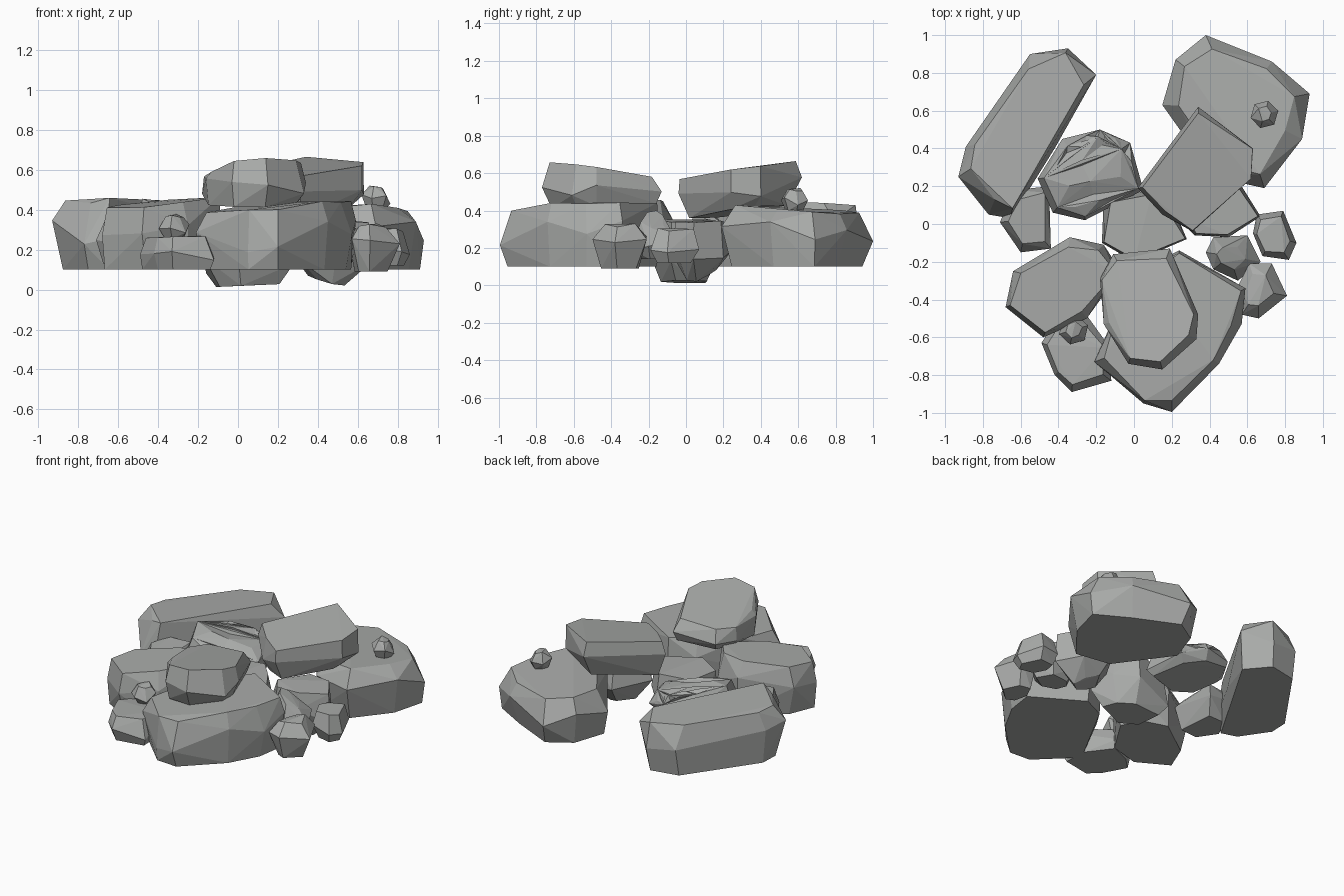
import bpy, bmesh, math, random
from mathutils import Vector

if "Cube" in bpy.data.objects:
    bpy.data.objects.remove(bpy.data.objects["Cube"])

stone = bpy.data.materials.new("stone")
stone.diffuse_color = (.40, .41, .40, 1)
stone.use_nodes = True
stone.node_tree.nodes["Principled BSDF"].inputs["Base Color"].default_value = stone.diffuse_color


def rock(name, outline, zb, zt, tilt=(0, 0), btilt=(0, 0), top=0.86, bottom=0.84,
         belly=0.5, seed=1, cracked=0.0):
    """Faceted boulder: hull of a bottom, belly and top ring following a plan outline."""
    rnd = random.Random(seed)
    cx = sum(p[0] for p in outline) / len(outline)
    cy = sum(p[1] for p in outline) / len(outline)
    bm = bmesh.new()
    for x, y in outline:
        dx, dy = x - cx, y - cy
        zlo = zb + btilt[0] * dx + btilt[1] * dy
        zhi = zt + tilt[0] * dx + tilt[1] * dy
        mid = zlo + (zhi - zlo) * (belly + rnd.uniform(-0.25, 0.25))
        zhi += rnd.uniform(-0.015, 0.01)
        for s, z in ((bottom, zlo), (1.0, mid), (top, zhi)):
            k = s if s == 1.0 else min(1.0, s + rnd.uniform(-0.09, 0.07))
            bm.verts.new((cx + dx * k, cy + dy * k, z))
    res = bmesh.ops.convex_hull(bm, input=bm.verts)
    junk = {g for g in res["geom_interior"] + res["geom_unused"]
            if isinstance(g, bmesh.types.BMVert)}
    bmesh.ops.delete(bm, geom=list(junk), context='VERTS')
    bmesh.ops.dissolve_limit(bm, angle_limit=math.radians(3),
                             verts=bm.verts, edges=bm.edges)
    if cracked:
        bm.normal_update()
        tops = [f for f in bm.faces if f.normal.z > 0.5]
        poke = bmesh.ops.poke(bm, faces=tops)
        again = bmesh.ops.poke(bm, faces=poke["faces"])
        for v in poke["verts"] + again["verts"]:
            v.co += Vector((rnd.uniform(-1, 1), rnd.uniform(-1, 1),
                            rnd.uniform(-0.8, 0.8))) * cracked
    bmesh.ops.recalc_face_normals(bm, faces=bm.faces)
    me = bpy.data.meshes.new(name)
    bm.to_mesh(me)
    bm.free()
    me.materials.append(stone)
    ob = bpy.data.objects.new(name, me)
    bpy.context.collection.objects.link(ob)
    return ob


def pebble(name, x, y, r, zb, zt, seed):
    """Tiny six-sided stone."""
    pts = [(x + r * math.cos(a * math.pi / 3 + seed), y + r * math.sin(a * math.pi / 3 + seed))
           for a in range(6)]
    rock(name, pts, zb, zt, top=0.55, bottom=0.6, seed=seed)


# Large boulders
rock("back_left_boulder", [(-.93, .25), (-.89, .41), (-.55, .90), (-.35, .93), (-.20, .79),
     (-.42, .40), (-.65, .03), (-.77, .05)], .10, .44, tilt=(.03, -.03), top=.88, bottom=.92,
     seed=2)
rock("back_right_boulder", [(.38, 1.0), (.73, .86), (.93, .69), (.89, .45), (.69, .19),
     (.42, .25), (.15, .63), (.22, .87)], .10, .405, tilt=(0, -.04), top=.8, bottom=.88,
     belly=.6, seed=3)
rock("front_boulder", [(.20, -.995), (.05, -.95), (-.21, -.73), (-.10, -.48), (.08, -.22),
     (.24, -.14), (.59, -.34), (.57, -.53), (.45, -.74)], .10, .425, tilt=(.06, .03),
     top=.92, bottom=.93, seed=4)
rock("left_boulder", [(-.68, -.44), (-.64, -.25), (-.34, -.07), (-.16, -.11), (-.07, -.25),
     (-.25, -.50), (-.48, -.60)], .10, .44, tilt=(.10, .02), top=.86, bottom=.92, seed=5)

# Upper slabs resting on the boulders
rock("back_top_slab", [(.34, .62), (.63, .40), (.62, .24), (.31, -.04), (.15, .05),
     (.02, .19)], .39, .61, tilt=(.02, .13), btilt=(.06, .10), top=.96, bottom=.8, seed=6)
rock("front_top_slab", [(.19, -.13), (.34, -.48), (.33, -.61), (.15, -.77), (-.03, -.74),
     (-.16, -.53), (-.18, -.29), (-.11, -.16)], .425, .615, tilt=(.08, -.10),
     btilt=(0, .04), top=.92, bottom=.9, seed=7)

# Middle stones
rock("cracked_stone", [(-.51, .24), (-.38, .45), (-.18, .50), (-.02, .43), (.05, .18),
     (-.26, .02), (-.43, .06)], .27, .40, tilt=(-.18, .06), btilt=(-.18, .06),
     top=.85, bottom=.88, seed=8, cracked=.02)
rock("centre_stone", [(-.17, -.10), (-.16, .14), (.10, .18), (.22, .06), (.28, -.08),
     (.0, -.20)], .02, .35, btilt=(.03, 0), top=.9, bottom=.7, belly=.45, seed=9)
rock("left_small_stone", [(-.71, .01), (-.63, .18), (-.45, .20), (-.44, -.13),
     (-.60, -.15)], .13, .35, top=.75, bottom=.75, seed=10)
rock("front_left_stone", [(-.49, -.63), (-.42, -.80), (-.33, -.89), (-.12, -.83),
     (-.13, -.65), (-.26, -.47), (-.42, -.52)], .10, .26, top=.85, bottom=.88, seed=11)
rock("right_wedge_stone", [(.24, .02), (.32, -.06), (.50, -.07), (.67, .04), (.57, .20),
     (.38, .26)], .05, .34, btilt=(-.12, .12), top=.88, bottom=.45, belly=.55, seed=12)

# Small stones on the right
rock("right_inner_stone", [(.38, -.15), (.42, -.07), (.60, -.06), (.67, -.20), (.55, -.30),
     (.42, -.24)], .14, .36, tilt=(-.3, 0), top=.5, bottom=.7, seed=13)
rock("right_outer_stone", [(.63, -.05), (.65, .05), (.79, .07), (.86, -.10), (.82, -.19),
     (.68, -.17)], .12, .30, top=.75, bottom=.7, seed=14)
rock("right_front_stone", [(.55, -.33), (.61, -.21), (.73, -.21), (.81, -.38), (.66, -.50),
     (.57, -.48)], .09, .32, top=.6, bottom=.65, seed=15)

# Pebbles
pebble("front_pebble", -.32, -.56, .08, .255, .37, 16)
pebble("back_pebble", .69, .58, .075, .40, .51, 17)
